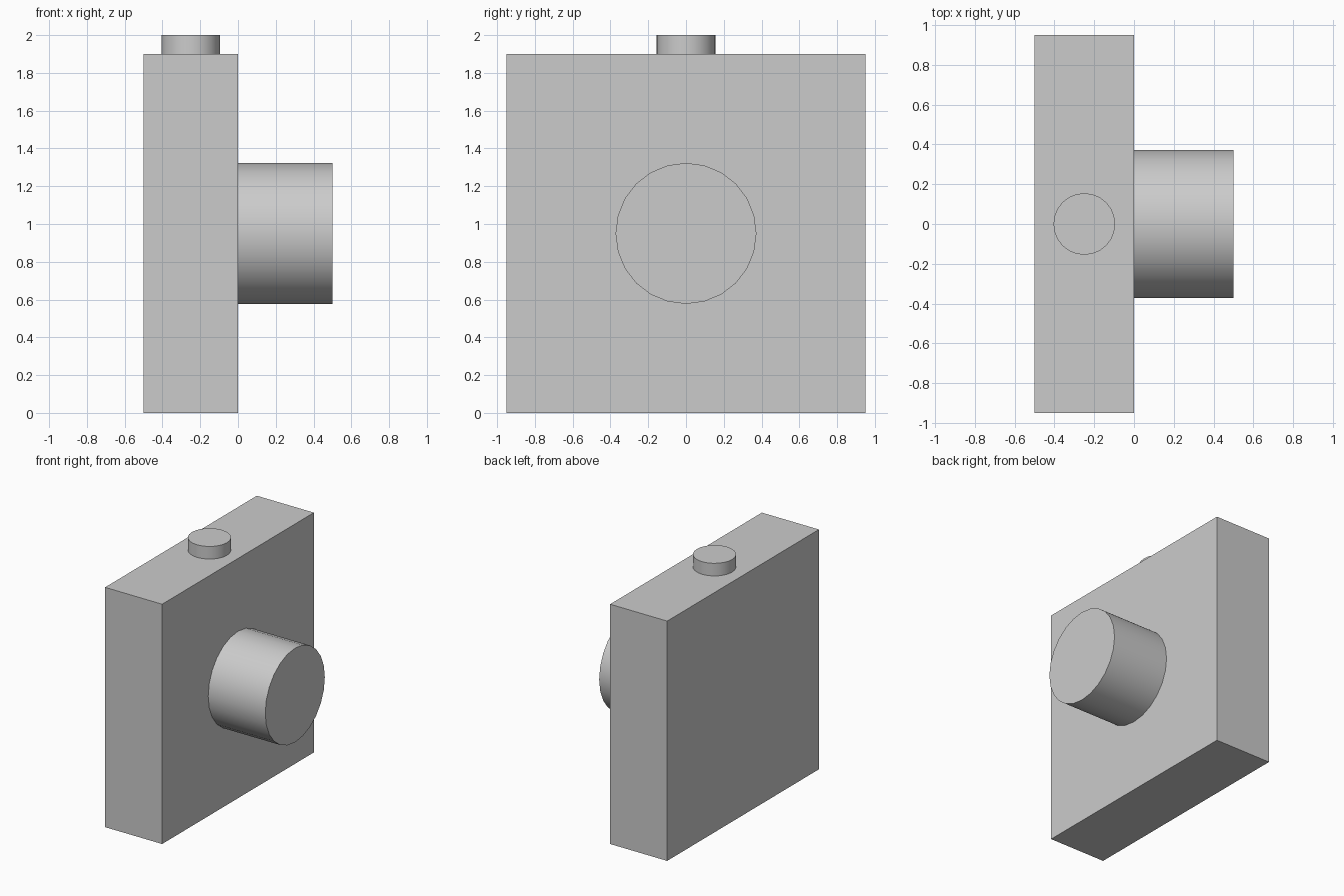
import bpy
from math import pi, radians

cube = bpy.data.objects.get("Cube")
if cube:
    bpy.data.objects.remove(cube, do_unlink=True)

# Single light grey finish
grey = bpy.data.materials.new("light_grey")
grey.use_nodes = True
color = (0.6, 0.6, 0.6, 1)
grey.diffuse_color = color
grey.node_tree.nodes["Principled BSDF"].inputs["Base Color"].default_value = color


def finish(name):
    obj = bpy.context.object
    obj.name = name
    obj.data.materials.append(grey)
    return obj


def cylinder(name, radius, depth, location, rotation=(0, 0, 0)):
    bpy.ops.mesh.primitive_cylinder_add(vertices=24, radius=radius, depth=depth,
                                        location=location, rotation=rotation)
    finish(name)
    bpy.ops.object.shade_smooth_by_angle(angle=radians(30))


# Slab body
bpy.ops.mesh.primitive_cube_add(size=1, location=(-0.25, 0, 0.95))
body = finish("body")
body.scale = (0.5, 1.9, 1.9)
bpy.ops.object.transform_apply(location=False, rotation=False, scale=True)

# Round barrel on the left face and button on top
cylinder("barrel", 0.373, 0.5, (0.25, 0, 0.95), (0, pi / 2, 0))
cylinder("top_button", 0.155, 0.1, (-0.25, 0, 1.95))
